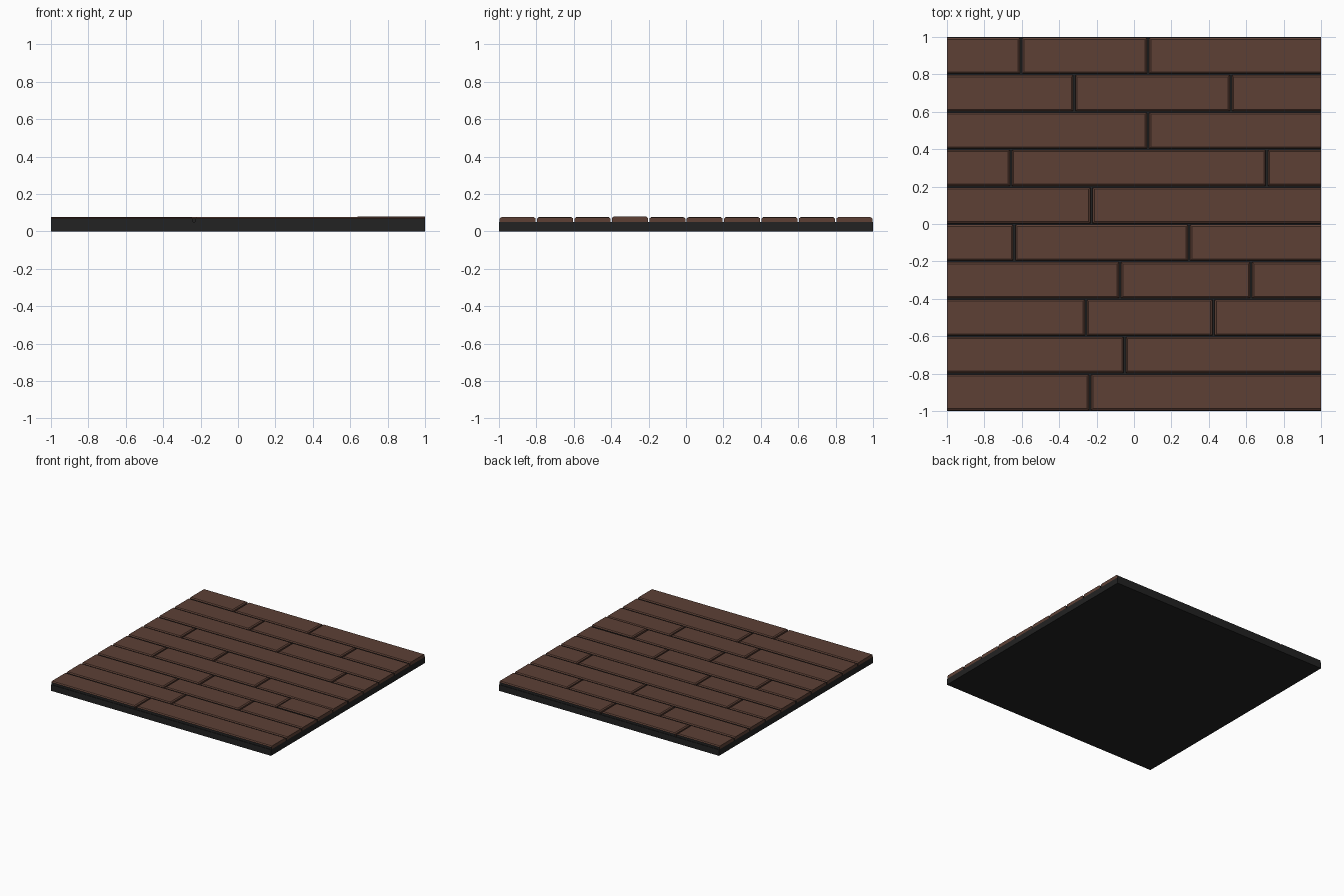
import bpy, bmesh

if "Cube" in bpy.data.objects:
    bpy.data.objects.remove(bpy.data.objects["Cube"])

def material(name, rgb):
    m = bpy.data.materials.new(name)
    m.diffuse_color = (*rgb, 1)
    m.use_nodes = True
    m.node_tree.nodes["Principled BSDF"].inputs["Base Color"].default_value = m.diffuse_color
    return m

brown = material("brown wood", (0.109, 0.051, 0.036))
dark = material("dark underlay", (0.016, 0.016, 0.016))

BASE, TOP = 0.05, 0.075      # underlay top, plank top
GAP, BEV = 0.004, 0.009      # half gap between planks, bevel size

def new_object(name, bm):
    bmesh.ops.recalc_face_normals(bm, faces=bm.faces)
    me = bpy.data.meshes.new(name)
    bm.to_mesh(me)
    bm.free()
    ob = bpy.data.objects.new(name, me)
    bpy.context.collection.objects.link(ob)
    return ob

# Dark slab under the planks
bm = bmesh.new()
bmesh.ops.create_cube(bm, size=1)
for v in bm.verts:
    v.co = (v.co.x * 2, v.co.y * 2, (v.co.z + 0.5) * BASE)
new_object("underlay", bm).data.materials.append(dark)

def plank(name, x0, x1, y0, y1, top):
    """Board with chamfered top edges; ends on the floor border are cut square."""
    b0 = 0 if x0 <= -1 else BEV
    b1 = 0 if x1 >= 1 else BEV
    rings = [(0, BASE), (0, top - BEV * 0.75), (1, top)]
    bm = bmesh.new()
    loops = []
    for k, z in rings:
        l, r, f, b = x0 + k * b0, x1 - k * b1, y0 + k * BEV, y1 - k * BEV
        loops.append([bm.verts.new(p) for p in
                      ((l, f, z), (r, f, z), (r, b, z), (l, b, z))])
    bm.faces.new(loops[0][::-1])
    bm.faces.new(loops[-1])
    for a, b in zip(loops, loops[1:]):
        for i in range(4):
            j = (i + 1) % 4
            bm.faces.new((a[i], a[j], b[j], b[i]))
    bmesh.ops.recalc_face_normals(bm, faces=bm.faces)
    # Long vertical sides are dark, everything else is wood
    for f in bm.faces:
        f.material_index = 1 if abs(f.normal.y) > 0.95 else 0
    ob = new_object(name, bm)
    ob.data.materials.append(brown)
    ob.data.materials.append(dark)

# End joints of each row, front to back
joints = [(-0.235,), (-0.05,), (-0.257, 0.425), (-0.075, 0.626), (-0.64, 0.294),
          (-0.227,), (-0.658, 0.71), (0.075,), (-0.32, 0.518), (-0.604, 0.075)]
for r, cuts in enumerate(joints):
    y = -1 + 0.2 * r
    ends = [-1, *cuts, 1]
    for c, (a, b) in enumerate(zip(ends, ends[1:])):
        x0 = a if a == -1 else a + 0.006
        x1 = b if b == 1 else b - 0.006
        top = TOP + (0.004 if (r, c) == (3, 2) else 0.001 * ((r + c) % 2))
        plank(f"plank_{r + 1}_{c + 1}", x0, x1, y + GAP, y + 0.2 - GAP, top)
